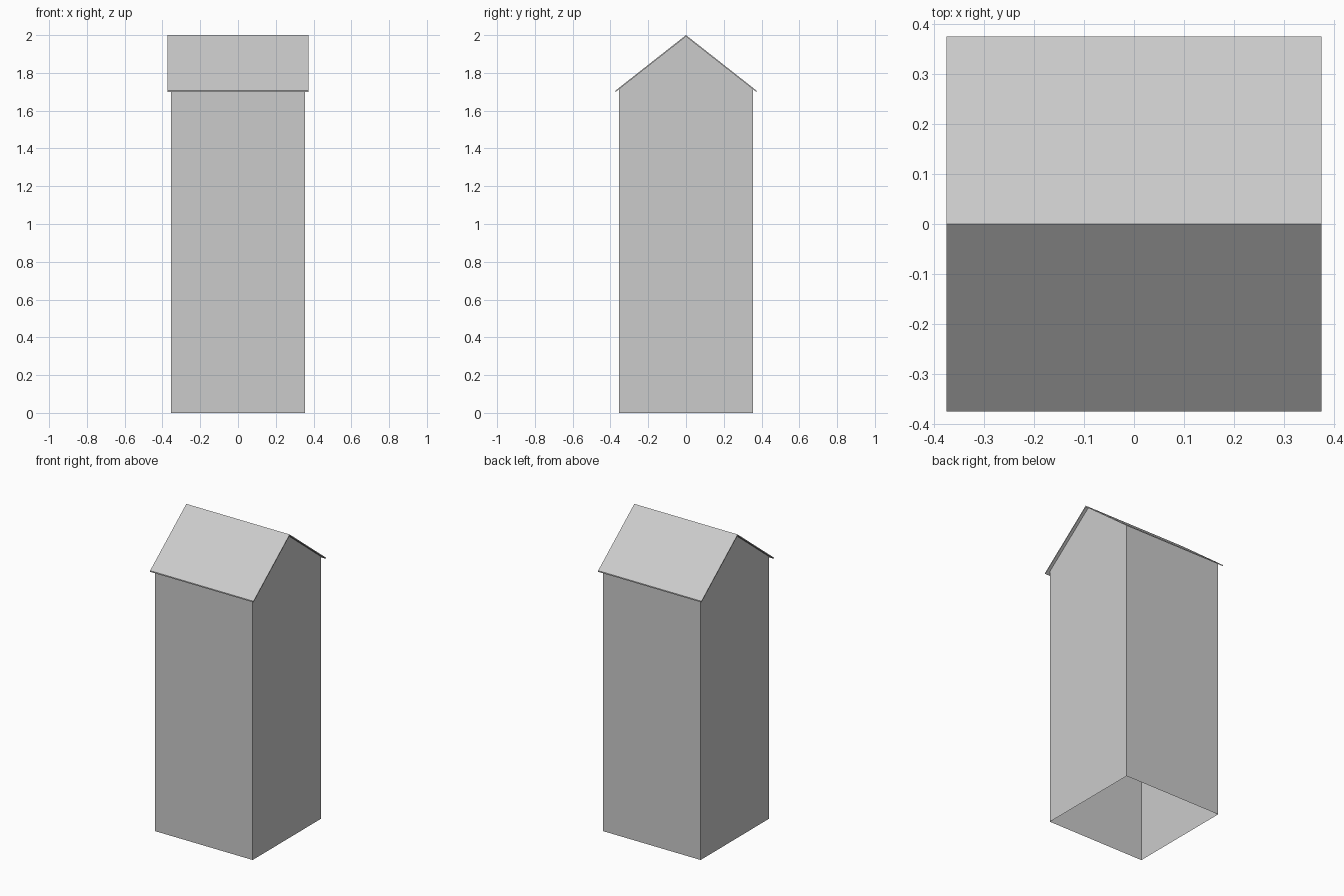
import bpy
import bmesh

if "Cube" in bpy.data.objects:
    bpy.data.objects.remove(bpy.data.objects["Cube"])

WALL = 0.354      # half width of the walls
EAVE = 0.374      # half width of the roof
RIDGE, EAVE_Z, THICK = 2.0, 1.706, 0.008


def make_object(name, bm):
    mesh = bpy.data.meshes.new(name)
    bm.to_mesh(mesh)
    bm.free()
    obj = bpy.data.objects.new(name, mesh)
    bpy.context.collection.objects.link(obj)
    return obj


def prism(name, profile, half, open_bottom=False):
    """Extrude a (y, z) profile along x, optionally leaving the base open."""
    bm = bmesh.new()
    face = bm.faces.new([bm.verts.new((-half, y, z)) for y, z in profile])
    new = bmesh.ops.extrude_face_region(bm, geom=[face], use_keep_orig=True)["geom"]
    verts = [v for v in new if isinstance(v, bmesh.types.BMVert)]
    bmesh.ops.translate(bm, verts=verts, vec=(2 * half, 0, 0))
    bmesh.ops.recalc_face_normals(bm, faces=bm.faces)
    if open_bottom:
        base = [f for f in bm.faces if all(abs(v.co.z) < 1e-5 for v in f.verts)]
        bmesh.ops.delete(bm, geom=base, context='FACES_ONLY')
    return make_object(name, bm)


# Walls: hollow gabled shell, open underneath, reaching the roof underside
slope = (RIDGE - EAVE_Z) / EAVE
shoulder = RIDGE - THICK - slope * WALL
prism("gabled_walls", [(-WALL, 0), (WALL, 0), (WALL, shoulder), (0, RIDGE - THICK),
                       (-WALL, shoulder)], WALL, open_bottom=True)
walls = bpy.data.objects["gabled_walls"]

# Remove the sloping top of the shell, the roof covers it
bm = bmesh.new()
bm.from_mesh(walls.data)
tops = [f for f in bm.faces if f.normal.z > 0.5]
bmesh.ops.delete(bm, geom=tops, context='FACES_ONLY')
bm.to_mesh(walls.data)
bm.free()

# Roof: thin folded sheet overhanging on every side
prism("roof", [(-EAVE, EAVE_Z), (0, RIDGE), (EAVE, EAVE_Z), (EAVE, EAVE_Z - THICK),
               (0, RIDGE - THICK), (-EAVE, EAVE_Z - THICK)], EAVE)
